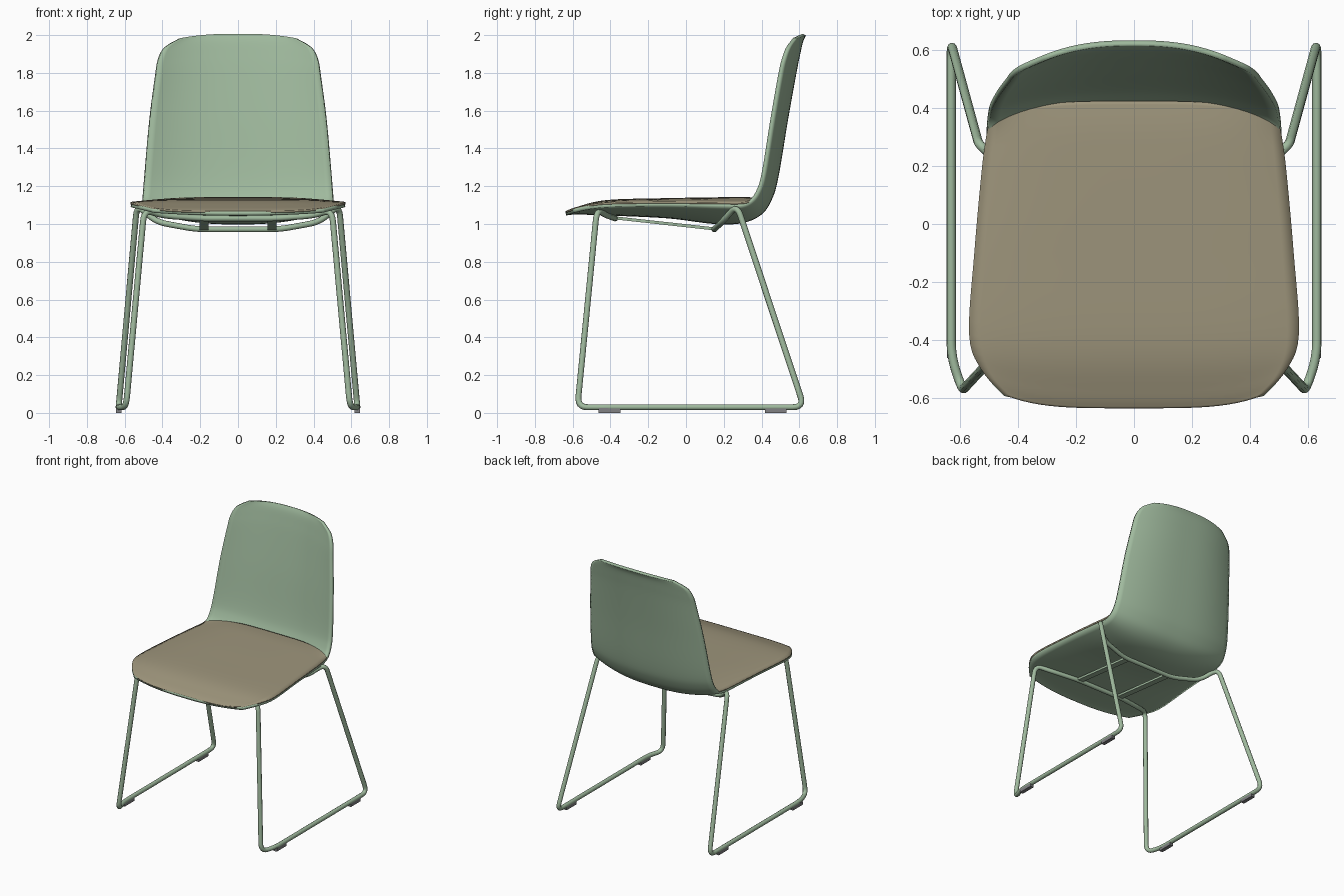
import bpy, bmesh, math
from mathutils import Vector

cube = bpy.data.objects.get("Cube")
if cube:
    bpy.data.objects.remove(cube, do_unlink=True)


def material(name, rgb):
    m = bpy.data.materials.new(name)
    m.use_nodes = True
    m.diffuse_color = (*rgb, 1)
    m.node_tree.nodes["Principled BSDF"].inputs["Base Color"].default_value = (*rgb, 1)
    return m


GREEN = material("sage green", (0.35, 0.49, 0.34))
TAN = material("tan fabric", (0.34, 0.30, 0.20))
GREY = material("grey plastic", (0.22, 0.22, 0.23))


def finish(obj, mat, angle=40):
    obj.data.materials.append(mat)
    bpy.ops.object.select_all(action="DESELECT")
    obj.select_set(True)
    bpy.context.view_layer.objects.active = obj
    bpy.ops.object.shade_smooth_by_angle(angle=math.radians(angle))


def new_object(name, bm):
    mesh = bpy.data.meshes.new(name)
    bm.to_mesh(mesh)
    bm.free()
    obj = bpy.data.objects.new(name, mesh)
    bpy.context.collection.objects.link(obj)
    return obj


def smooth_rows(rows, steps):
    """Catmull-Rom interpolation between station rows."""
    out = []
    for i in range(len(rows) - 1):
        quad = zip(rows[max(i - 1, 0)], rows[i], rows[i + 1], rows[min(i + 2, len(rows) - 1)])
        quad = list(quad)
        for s in range(steps):
            u = s / steps
            out.append([b + u * (c - a) / 2 + u * u * (2 * a - 5 * b + 4 * c - d) / 2
                        + u ** 3 * (3 * b - a - 3 * c + d) / 2 for a, b, c, d in quad])
    return out + [list(rows[-1])]


def loft(name, stations, power, thickness, offset, mat, columns=28):
    """Stations: centre y, centre z, edge y, edge z, half width."""
    bm = bmesh.new()
    grid = []
    for yc, zc, ye, ze, w in smooth_rows(stations, 5):
        row = []
        for j in range(columns + 1):
            t = 2 * j / columns - 1
            k = abs(t) ** power
            row.append(bm.verts.new((w * t, yc + (ye - yc) * k, zc + (ze - zc) * k)))
        grid.append(row)
    for a, b in zip(grid, grid[1:]):
        for j in range(columns):
            bm.faces.new((a[j], a[j + 1], b[j + 1], b[j]))
    obj = new_object(name, bm)
    mod = obj.modifiers.new("thickness", "SOLIDIFY")
    mod.thickness, mod.offset = thickness, offset
    finish(obj, mat)


def rounded(points, size, steps=6):
    """Replace each corner of a closed path by a short curve."""
    out = []
    for i, p in enumerate(points):
        a, b = points[i - 1], points[(i + 1) % len(points)]
        s = p + (a - p).normalized() * min(size, (a - p).length * 0.45)
        e = p + (b - p).normalized() * min(size, (b - p).length * 0.45)
        for k in range(steps + 1):
            u = k / steps
            out.append(s * (1 - u) ** 2 + p * 2 * u * (1 - u) + e * u * u)
    return out


def box(name, centre, size, mat, tilt=0.0):
    bm = bmesh.new()
    bmesh.ops.create_cube(bm, size=1)
    bmesh.ops.scale(bm, vec=size, verts=bm.verts)
    obj = new_object(name, bm)
    obj.location = centre
    obj.rotation_euler.x = tilt
    finish(obj, mat)


# One-piece seat and backrest shell
loft("seat_shell", [
    (-.635, 1.045, -.59, 1.06, .45),
    (-.58, 1.05, -.50, 1.08, .53),
    (-.42, 1.045, -.38, 1.09, .568),
    (-.10, 1.03, -.10, 1.095, .55),
    (.15, 1.0, .18, 1.09, .525),
    (.30, 1.005, .29, 1.09, .512),
    (.40, 1.05, .35, 1.115, .508),
    (.455, 1.13, .39, 1.17, .503),
    (.49, 1.25, .42, 1.27, .495),
    (.54, 1.55, .465, 1.55, .47),
    (.585, 1.80, .505, 1.78, .44),
    (.605, 1.90, .525, 1.87, .425),
    (.62, 1.965, .55, 1.935, .39),
    (.635, 1.998, .585, 1.983, .31)], 2.5, .02, 1, GREEN)

# Upholstered seat pad
loft("seat_pad", [
    (-.637, 1.068, -.59, 1.085, .45),
    (-.58, 1.09, -.50, 1.105, .53),
    (-.42, 1.127, -.38, 1.115, .57),
    (-.10, 1.137, -.10, 1.118, .552),
    (.20, 1.142, .18, 1.115, .527),
    (.33, 1.142, .29, 1.115, .513),
    (.425, 1.135, .34, 1.125, .503)], 4, .01, -1, TAN)

# Sled frame: a single closed tube, half of it mirrored
half = [(.22, .15, .972), (.43, .19, 1.01), (.535, .27, 1.10), (.632, .625, .03),
        (.632, -.46, .03), (.593, -.575, .03), (.497, -.472, 1.075),
        (.40, -.42, 1.045), (.20, -.375, 1.03)]
half = [Vector(p) for p in half]
path = rounded(half + [Vector((-p.x, p.y, p.z)) for p in reversed(half)], .06)
curve = bpy.data.curves.new("sled_frame", "CURVE")
curve.dimensions = "3D"
curve.bevel_depth = .016
curve.bevel_resolution = 3
spline = curve.splines.new("POLY")
spline.points.add(len(path) - 1)
for point, co in zip(spline.points, path):
    point.co = (*co, 1)
spline.use_cyclic_u = True
spline.use_smooth = True
frame = bpy.data.objects.new("sled_frame", curve)
bpy.context.collection.objects.link(frame)
curve.materials.append(GREEN)

# Under-seat rails and floor glides
for side, x in (("left", 1), ("right", -1)):
    box(f"{side}_rail", (x * .18, -.11, 1.003), (.045, .54, .016), GREEN, -.11)
    for end, y in (("front", -.405), ("rear", .475)):
        box(f"{side}_{end}_glide", (x * .632, y, .0125), (.028, .115, .025), GREY)
